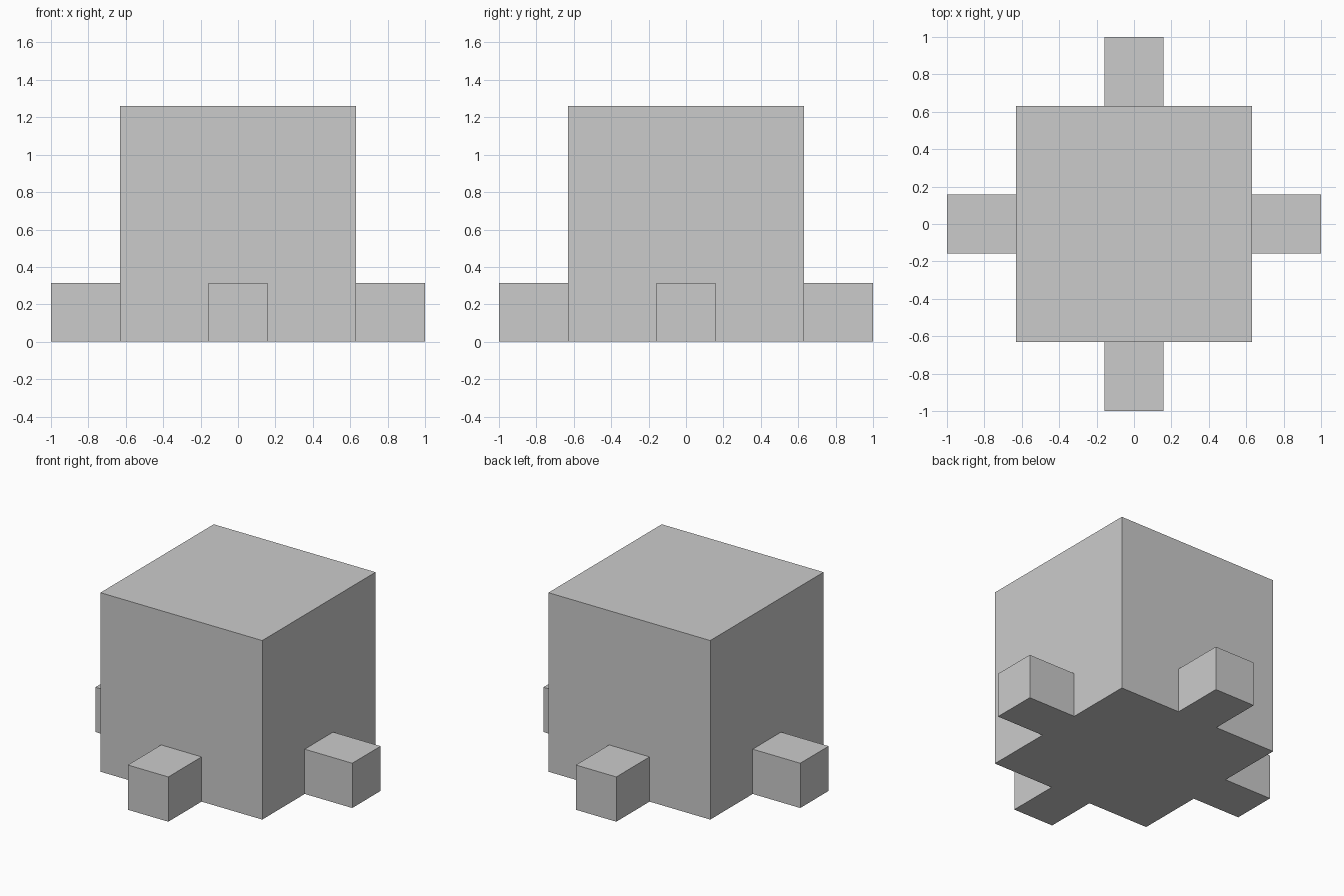
import bpy
import bmesh
from math import radians
from mathutils import Matrix, Vector

if "Cube" in bpy.data.objects:
    bpy.data.objects.remove(bpy.data.objects["Cube"])

HALF = 0.63      # half width of the cube body
ARM = 0.1575     # half width of each arm
ARM_H = 0.315    # arm height
REACH = 1.0      # arm tip distance from centre

bm = bmesh.new()

# Cube body standing on the ground
bmesh.ops.create_cube(bm, size=2 * HALF, matrix=Matrix.Translation((0, 0, HALF)))

# Cut lines that outline the arm roots on every side
cuts = [((s * ARM, 0, 0), (1, 0, 0)) for s in (-1, 1)]
cuts += [((0, s * ARM, 0), (0, 1, 0)) for s in (-1, 1)]
cuts.append(((0, 0, ARM_H), (0, 0, 1)))
for co, no in cuts:
    bmesh.ops.bisect_plane(bm, geom=bm.verts[:] + bm.edges[:] + bm.faces[:],
                           plane_co=co, plane_no=no)
bm.normal_update()

# Extrude the low middle patch of each side into an arm
roots = []
for f in bm.faces:
    c = f.calc_center_median()
    if abs(f.normal.z) < 0.5 and c.z < ARM_H and min(abs(c.x), abs(c.y)) < 0.01:
        roots.append(f)
tips = bmesh.ops.extrude_discrete_faces(bm, faces=roots)["faces"]
for f in tips:
    c = f.calc_center_median()
    out = Vector((c.x, c.y, 0)).normalized()
    bmesh.ops.translate(bm, verts=f.verts[:], vec=out * (REACH - HALF))

# Merge coplanar faces back into clean flat sides
bmesh.ops.dissolve_limit(bm, angle_limit=radians(1), verts=bm.verts[:], edges=bm.edges[:])
bmesh.ops.recalc_face_normals(bm, faces=bm.faces[:])

mesh = bpy.data.meshes.new("block_with_arms")
bm.to_mesh(mesh)
bm.free()
bpy.context.collection.objects.link(bpy.data.objects.new("block_with_arms", mesh))
